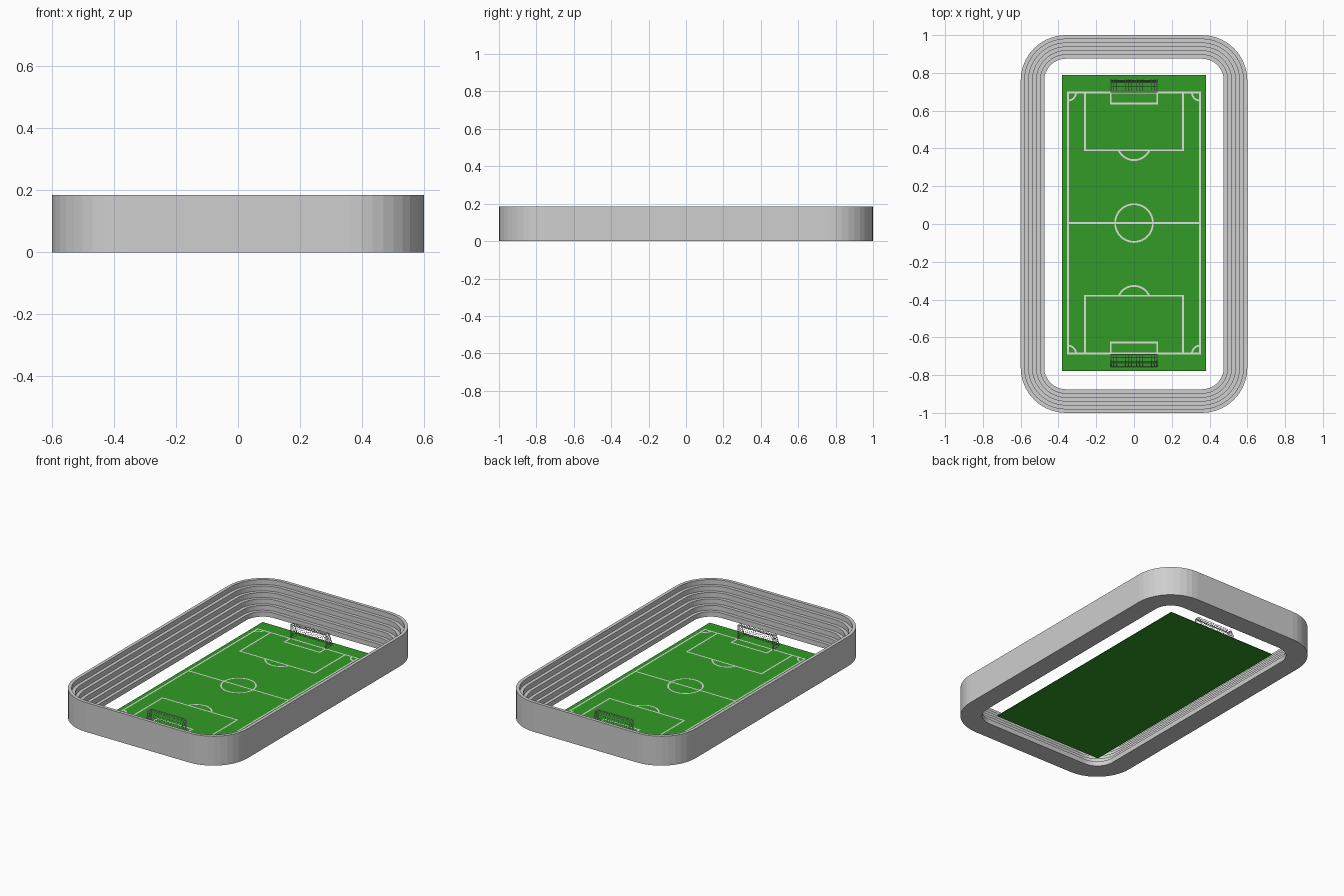
import bpy, bmesh, math
from mathutils import Vector

if "Cube" in bpy.data.objects:
    bpy.data.objects.remove(bpy.data.objects["Cube"])

def material(name, r, g, b):
    m = bpy.data.materials.new(name)
    m.diffuse_color = (r, g, b, 1)
    m.use_nodes = True
    m.node_tree.nodes["Principled BSDF"].inputs["Base Color"].default_value = m.diffuse_color
    return m

CONCRETE = material("light_grey_concrete", 0.62, 0.62, 0.62)
GRASS = material("grass_green", 0.032, 0.33, 0.02)
WHITE = material("line_white", 0.75, 0.75, 0.70)
NET = material("net_grey", 0.50, 0.44, 0.50)
YC = 0.005          # centre line of the pitch

def finish(bm, name, mat, normals=True):
    if normals:
        bmesh.ops.recalc_face_normals(bm, faces=bm.faces)
    me = bpy.data.meshes.new(name)
    bm.to_mesh(me)
    bm.free()
    me.materials.append(mat)
    ob = bpy.data.objects.new(name, me)
    bpy.context.collection.objects.link(ob)
    return ob

# Stepped stand: a stair profile swept around a rounded rectangle
def rounded_loop(d, seg=10):
    pts = []
    for i, (sx, sy) in enumerate([(1, 1), (-1, 1), (-1, -1), (1, -1)]):
        for k in range(seg + 1):
            a = (i + k / seg) * math.pi / 2
            pts.append((sx * 0.36 + d * math.cos(a), sy * 0.76 + d * math.sin(a)))
    return pts

STEPS, HEIGHT, INNER, OUTER = 6, 0.185, 0.115, 0.24
tread, riser = (OUTER - INNER) / STEPS, HEIGHT / STEPS
profile = [(OUTER, 0), (OUTER, HEIGHT)]
for k in range(STEPS, 0, -1):
    d = INNER + tread * (k - 1)
    profile += [(d, riser * k), (d, riser * (k - 1))]
bm = bmesh.new()
rings = [[bm.verts.new((x, y, z)) for x, y in rounded_loop(d)] for d, z in profile]
for a, b in zip(rings, rings[1:] + rings[:1]):
    n = len(a)
    for i in range(n):
        j = (i + 1) % n
        bm.faces.new((a[i], a[j], b[j], b[i]))
finish(bm, "stepped_stand", CONCRETE)

# Pitch slab
bm = bmesh.new()
bmesh.ops.create_cube(bm, size=1)
for v in bm.verts:
    v.co = (v.co.x * 0.762, v.co.y * 1.568 + YC, (v.co.z + 0.5) * 0.003)
finish(bm, "pitch", GRASS)

# Painted markings: flat mitred strips just above the grass
def strip(bm, pts, closed=False, w=0.0095, z=0.0045):
    pts = [Vector(p) for p in pts]
    n = len(pts)
    pairs = []
    for i, p in enumerate(pts):
        a = pts[i - 1] if closed or i > 0 else None
        b = pts[(i + 1) % n] if closed or i < n - 1 else None
        d1 = (p - a).normalized() if a is not None else (b - p).normalized()
        d2 = (b - p).normalized() if b is not None else d1
        n1, n2 = Vector((-d1.y, d1.x)), Vector((-d2.y, d2.x))
        m = (n1 + n2).normalized()
        m *= w / 2 / m.dot(n1)
        pairs.append([bm.verts.new((q.x, q.y + YC, z)) for q in (p - m, p + m)])
    for i in range(n if closed else n - 1):
        (a, b), (c, d) = pairs[i], pairs[(i + 1) % n]
        bm.faces.new((a, c, d, b))

def arc(cx, cy, r, a0, a1, n):
    return [(cx + r * math.cos(a0 + (a1 - a0) * i / n),
             cy + r * math.sin(a0 + (a1 - a0) * i / n)) for i in range(n + 1)]

bm = bmesh.new()
L, W = 0.691, 0.349
strip(bm, [(-W, -L), (W, -L), (W, L), (-W, L)], True)
strip(bm, [(-W, 0), (W, 0)])
strip(bm, arc(0, 0, 0.1, 0, 2 * math.pi, 40)[:-1], True)
for s in (1, -1):
    for hw, y in ((0.26, 0.385), (0.123, 0.633)):        # penalty and goal areas
        strip(bm, [(-hw * s, L * s), (-hw * s, y * s), (hw * s, y * s), (hw * s, L * s)])
    t = math.acos(0.037 / 0.089)                         # arc outside the penalty area
    mid = -s * math.pi / 2
    strip(bm, arc(0, s * 0.422, 0.089, mid - t, mid + t, 16))
    for sx in (1, -1):                                   # corner arcs
        a = math.atan2(-s, -sx)
        strip(bm, arc(sx * W, s * L, 0.042, a - math.pi / 4, a + math.pi / 4, 8))
finish(bm, "pitch_markings", WHITE, False)

# Goals: frame bars and wire nets
def bar(bm, p, q, r, sides=4):
    p, q = Vector(p), Vector(q)
    res = bmesh.ops.create_cone(bm, cap_ends=True, segments=sides, radius1=r, radius2=r,
                                depth=(q - p).length)
    rot = (q - p).to_track_quat('Z', 'Y')
    for v in res["verts"]:
        v.co = rot @ v.co + (p + q) / 2

GW, GH, Z0 = 0.122, 0.09, 0.004
for s, label in ((1, "back"), (-1, "front")):
    def P(x, depth, z):
        return (x, YC + s * (L + 0.004 + depth), z)
    TOP, BACK = 0.03, 0.065                              # roof depth, ground depth
    frame, net = bmesh.new(), bmesh.new()
    bar(frame, P(-GW, 0, GH), P(GW, 0, GH), 0.003, 8)
    for x in (-GW, GW):
        bar(frame, P(x, 0, 0.002), P(x, 0, GH), 0.003, 8)
        bar(frame, P(x, 0, GH), P(x, TOP, GH), 0.002, 6)
        bar(frame, P(x, TOP, GH), P(x, BACK, Z0), 0.002, 6)
        bar(frame, P(x, 0, Z0), P(x, BACK, Z0), 0.002, 6)
        for k in range(1, 6):                            # side netting
            f = k / 6
            z = Z0 + (GH - Z0) * f
            bar(net, P(x, 0, z), P(x, BACK + (TOP - BACK) * f, z), 0.0008)
            bar(net, P(x, BACK * f, Z0), P(x, TOP * f, GH), 0.0008)
    for k in range(1, 16):                               # wires running down the back
        x = -GW + 2 * GW * k / 16
        bar(net, P(x, 0, GH), P(x, TOP, GH), 0.0008)
        bar(net, P(x, TOP, GH), P(x, BACK, Z0), 0.0008)
    for k in range(7):                                   # cross wires
        f = k / 6
        d, z = BACK + (TOP - BACK) * f, Z0 + (GH - Z0) * f
        bar(net, P(-GW, d, z), P(GW, d, z), 0.0008)
    bar(net, P(-GW, TOP / 2, GH), P(GW, TOP / 2, GH), 0.0008)
    finish(frame, label + "_goal_frame", WHITE)
    finish(net, label + "_goal_net", NET)
